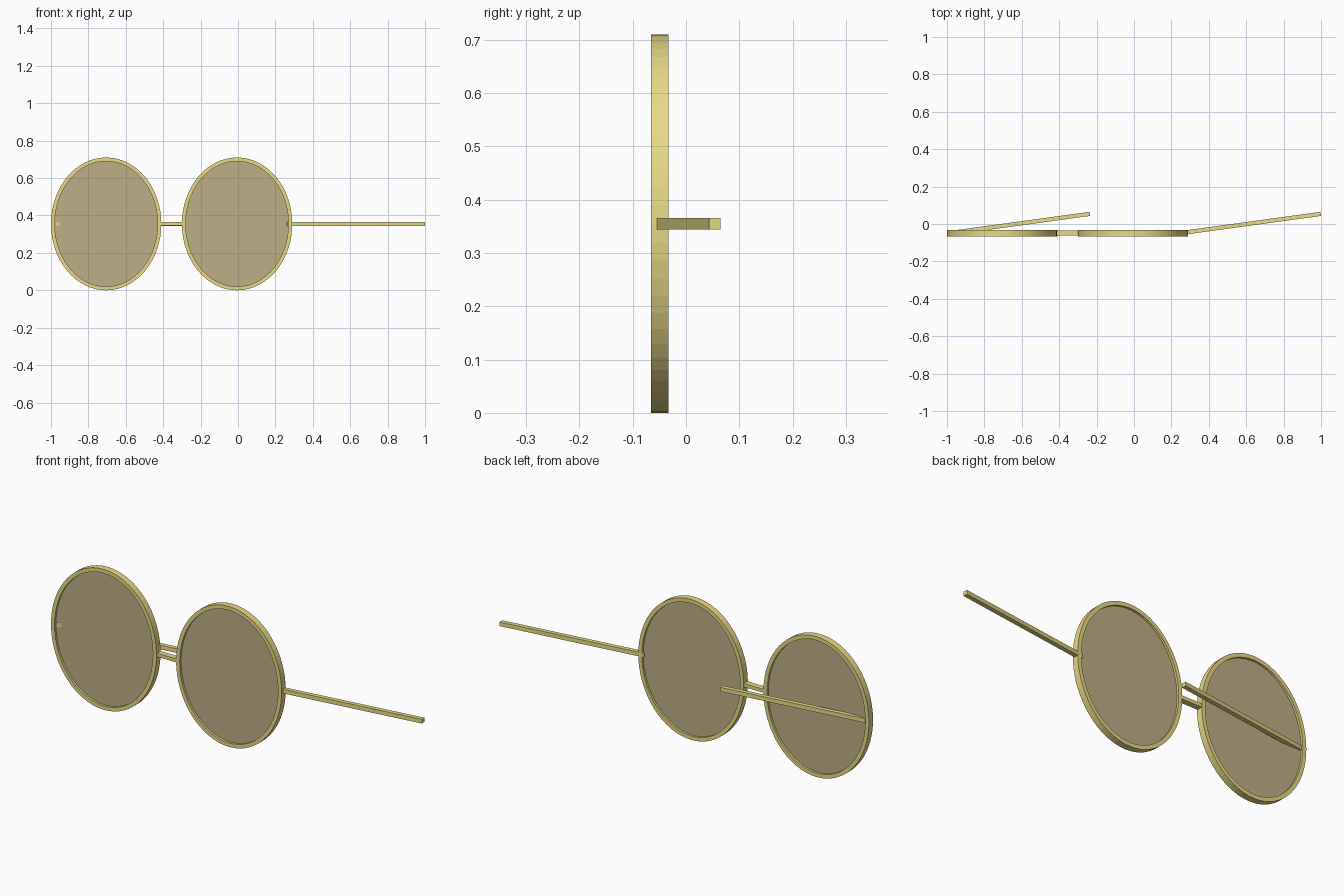
import bpy, bmesh, math
from mathutils import Matrix

if "Cube" in bpy.data.objects:
    bpy.data.objects.remove(bpy.data.objects["Cube"])

N = 64                      # sides of each round rim
RX, RZ, BAND = 0.295, 0.355, 0.02
CZ = 0.355                  # height of lens centres and bars
Y0, Y1 = -0.066, -0.033     # rim depth


def material(name, rgba):
    m = bpy.data.materials.new(name)
    m.diffuse_color = rgba
    m.use_nodes = True
    m.node_tree.nodes["Principled BSDF"].inputs["Base Color"].default_value = m.diffuse_color
    return m


gold = material("gold", (0.81, 0.70, 0.24, 1))
tint = material("tinted_glass", (0.52, 0.43, 0.24, 0.7))


def finish(name, bm, mat):
    bmesh.ops.recalc_face_normals(bm, faces=bm.faces)
    me = bpy.data.meshes.new(name)
    bm.to_mesh(me)
    bm.free()
    me.materials.append(mat)
    ob = bpy.data.objects.new(name, me)
    bpy.context.collection.objects.link(ob)
    return ob


def ellipse(bm, cx, y, rx, rz):
    return [bm.verts.new((cx + rx * math.cos(2 * math.pi * i / N), y,
                          CZ + rz * math.sin(2 * math.pi * i / N))) for i in range(N)]


def bridge_loops(bm, a, b):
    for i in range(N):
        j = (i + 1) % N
        bm.faces.new((a[i], a[j], b[j], b[i]))


def rim(name, cx):
    bm = bmesh.new()
    loops = [ellipse(bm, cx, y, RX - d, RZ - d)
             for y, d in ((Y0, 0), (Y1, 0), (Y1, BAND), (Y0, BAND))]
    for k in range(4):
        bridge_loops(bm, loops[k], loops[(k + 1) % 4])
    finish(name, bm, gold)


def lens(name, cx):
    bm = bmesh.new()
    inset = BAND - 0.002
    a, b = [ellipse(bm, cx, y, RX - inset, RZ - inset) for y in (-0.055, -0.044)]
    bridge_loops(bm, a, b)
    bm.faces.new(a)
    bm.faces.new(b)
    finish(name, bm, tint)


def bar(name, start, end, width, height):
    # square bar running between two points in plan
    dx, dy = end[0] - start[0], end[1] - start[1]
    bm = bmesh.new()
    mat = (Matrix.Translation(((start[0] + end[0]) / 2, (start[1] + end[1]) / 2, CZ))
           @ Matrix.Rotation(math.atan2(dy, dx), 4, 'Z')
           @ Matrix.Diagonal((math.hypot(dx, dy), width, height, 1)))
    bmesh.ops.create_cube(bm, size=1, matrix=mat)
    finish(name, bm, gold)


# two lenses in rims, each with a temple arm angled the same way
for side, cx, x0, x1 in (("left", -0.705, -0.975, -0.236), ("right", -0.005, 0.262, 0.998)):
    rim(side + "_rim", cx)
    lens(side + "_lens", cx)
    bar(side + "_temple", (x0, -0.047), (x1, 0.054), 0.022, 0.021)

# nose bridge between the rims
bar("nose_bridge", (-0.425, -0.048), (-0.285, -0.048), 0.029, 0.018)
